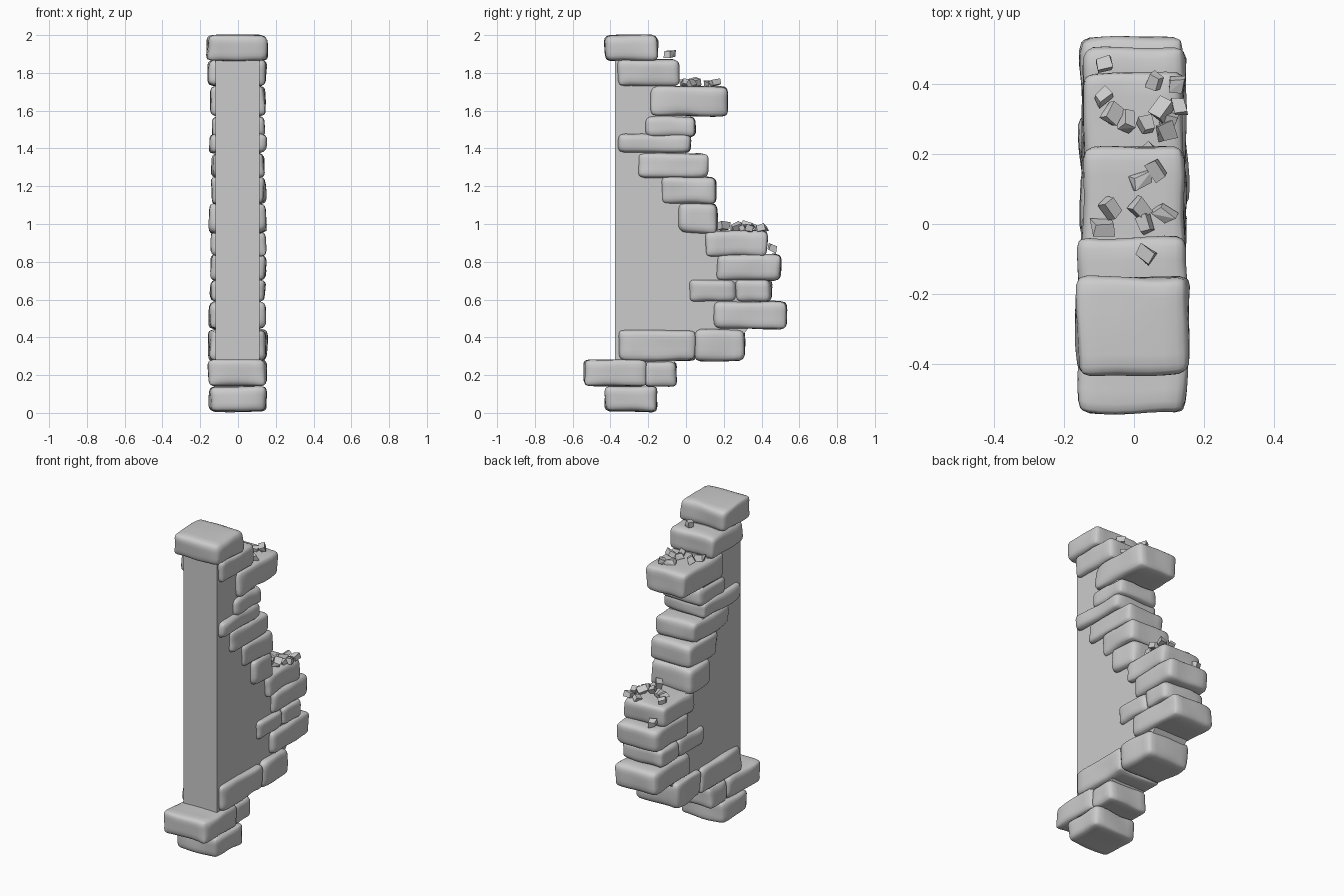
import bpy, bmesh, math, random
from mathutils import Vector, Euler, noise

if "Cube" in bpy.data.objects:
    bpy.data.objects.remove(bpy.data.objects["Cube"])

random.seed(4)


def finish(bm, name):
    mesh = bpy.data.meshes.new(name)
    bmesh.ops.recalc_face_normals(bm, faces=bm.faces[:])
    bm.to_mesh(mesh)
    bm.free()
    obj = bpy.data.objects.new(name, mesh)
    bpy.context.collection.objects.link(obj)
    return obj


# worn rounded block: a gridded cube pushed onto a rounded box, then roughened
def stone(name, y0, y1, z0, z1, x0=-0.15, x1=0.15):
    bm = bmesh.new()
    bmesh.ops.create_cube(bm, size=2)
    bmesh.ops.subdivide_edges(bm, edges=bm.edges[:], cuts=9, use_grid_fill=True)
    half = Vector((x1 - x0, y1 - y0, z1 - z0)) / 2
    centre = Vector((x0 + x1, y0 + y1, z0 + z1)) / 2
    seed = Vector([random.uniform(-50, 50) for _ in range(3)])
    for v in bm.verts:
        p = Vector([math.sin(c * math.pi / 2) * h for c, h in zip(v.co, half)])
        r = 0.032 + 0.014 * noise.noise(p * 9 + seed)
        inner = Vector([max(-h + r, min(h - r, c)) for c, h in zip(p, half)])
        d = p - inner
        if d.length > 1e-6:
            p = inner + d.normalized() * r
        wobble = noise.noise_vector(p * 6 + seed)
        v.co = centre + p + Vector((wobble.x * 0.014, wobble.y * 0.012, wobble.z * 0.006))
    for f in bm.faces:
        f.smooth = True
    return finish(bm, name)


# stones from bottom to top: y range, z range
stone("foot_stone", -0.43, -0.155, 0.007, 0.14)
stone("base_front_stone", -0.54, -0.21, 0.14, 0.283, -0.155, 0.15)
stone("base_back_stone", -0.22, -0.05, 0.14, 0.275, -0.14, 0.14)
edge_stones = [
    (-0.36, 0.05, 0.275, 0.44), (0.045, 0.31, 0.275, 0.44),
    (0.15, 0.53, 0.445, 0.59), (0.01, 0.27, 0.59, 0.705),
    (0.26, 0.455, 0.59, 0.705), (0.165, 0.50, 0.70, 0.84),
    (0.10, 0.425, 0.83, 0.965), (-0.04, 0.165, 0.95, 1.11),
    (-0.135, 0.155, 1.105, 1.25), (-0.26, 0.11, 1.245, 1.375),
    (-0.36, 0.025, 1.375, 1.475), (-0.21, 0.05, 1.46, 1.57),
    (-0.185, 0.22, 1.57, 1.73), (-0.36, -0.04, 1.73, 1.87),
]
for i, dims in enumerate(edge_stones):
    stone(f"edge_stone_{i + 1}", *dims,
          -0.147 + random.uniform(-0.008, 0.008), 0.147 + random.uniform(-0.006, 0.006))
stone("cap_stone", -0.43, -0.15, 1.865, 2.0, -0.162, 0.157)

# plain wall core, its ragged edge hidden inside the stones
profile = [(-0.375, 0.22), (-0.1, 0.22), (0.0, 0.34), (0.24, 0.34), (0.39, 0.52),
           (0.39, 0.8), (0.33, 0.9), (0.1, 0.99), (0.1, 1.16), (0.05, 1.3),
           (-0.03, 1.42), (0.0, 1.52), (0.0, 1.64), (-0.1, 1.8), (-0.2, 1.92),
           (-0.375, 1.92)]
bm = bmesh.new()
face = bm.faces.new([bm.verts.new((-0.12, y, z)) for y, z in profile])
ext = bmesh.ops.extrude_face_region(bm, geom=[face])
bmesh.ops.translate(bm, vec=(0.235, 0, 0),
                    verts=[g for g in ext["geom"] if isinstance(g, bmesh.types.BMVert)])
finish(bm, "wall_core")


# faceted rubble chip
def chip(name, x, y, z):
    bm = bmesh.new()
    size = Vector((random.uniform(0.016, 0.023), random.uniform(0.022, 0.03),
                   random.uniform(0.014, 0.02)))
    rot = Euler((random.uniform(-0.5, 0.5), random.uniform(-0.5, 0.5), random.uniform(0, 6.28)))
    for sx in (-1, 1):
        for sy in (-1, 1):
            for sz in (-1, 1):
                p = Vector((sx * size.x, sy * size.y, sz * size.z)) * random.uniform(0.7, 1.15)
                p.rotate(rot)
                bm.verts.new(p + Vector((x, y, z)))
    bmesh.ops.convex_hull(bm, input=bm.verts[:])
    bmesh.ops.dissolve_limit(bm, angle_limit=math.radians(12),
                             verts=bm.verts[:], edges=bm.edges[:])
    finish(bm, name)


# rubble lying on the ledges: ledge height, then x, y spots
ledges = [
    (0.86, [(-0.087, 0.455)]),
    (0.975, [(0.06, 0.405), (0.12, 0.395), (-0.09, 0.365), (-0.06, 0.315), (-0.02, 0.30),
             (0.08, 0.325), (0.13, 0.335), (0.035, 0.28), (0.09, 0.265), (0.10, 0.30),
             (0.05, 0.20)]),
    (1.74, [(0.065, 0.155), (0.025, 0.125), (-0.065, 0.045), (0.02, 0.04),
            (0.085, 0.03), (-0.09, -0.01), (0.03, 0.0)]),
    (1.89, [(0.03, -0.085)]),
]
for z, spots in ledges:
    for i, (x, y) in enumerate(spots):
        chip(f"rubble_{int(z * 100)}_{i + 1}", x, y, z + random.uniform(0, 0.015))
